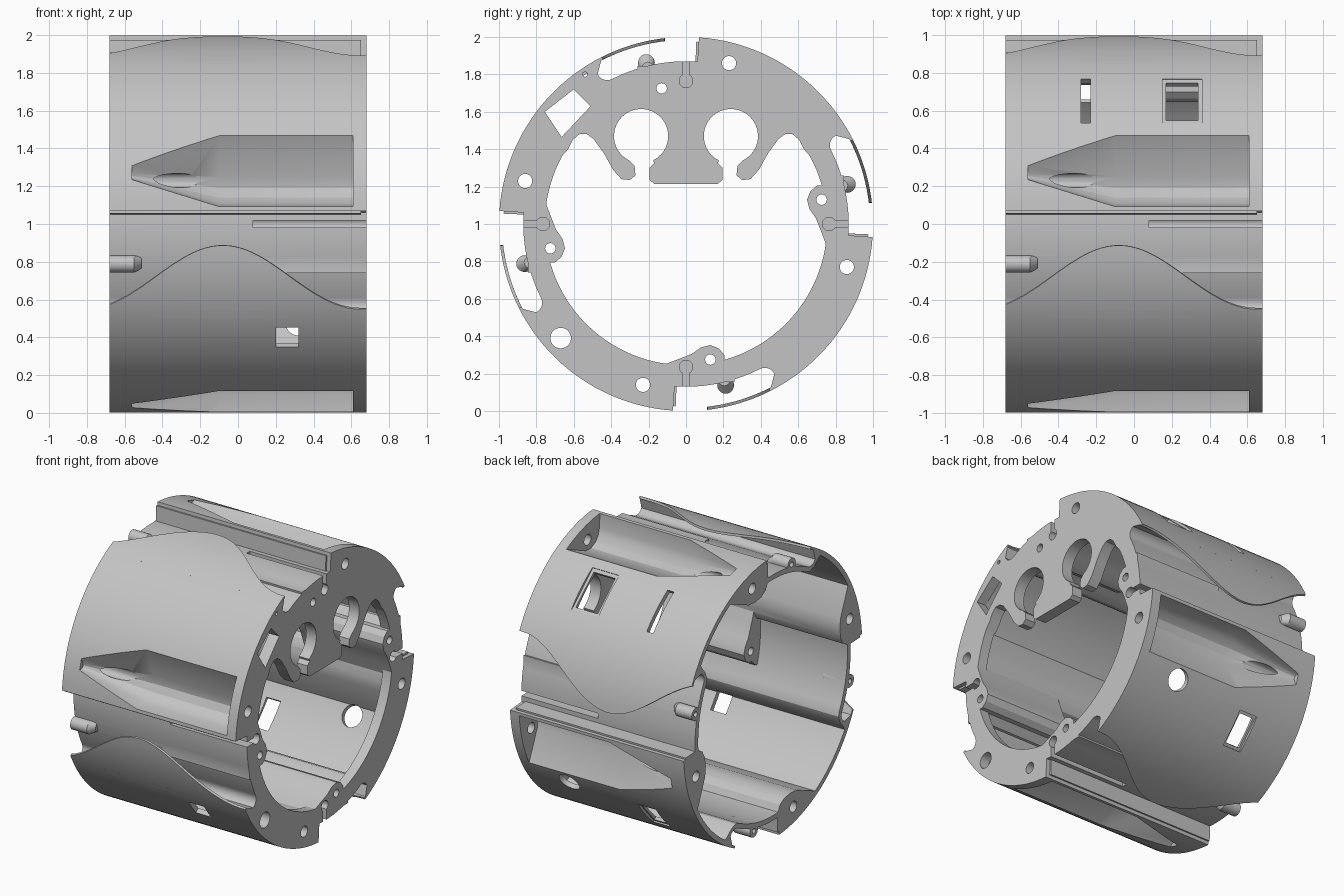
import bpy, bmesh, math
from mathutils import Matrix, Vector

cube = bpy.data.objects.get("Cube")
if cube:
    bpy.data.objects.remove(cube, do_unlink=True)

END = 0.68      # half length of the tube
FLANGE = 0.61   # inner face of the end flange

grey = bpy.data.materials.new("light_grey")
grey.use_nodes = True
grey.diffuse_color = (0.55, 0.55, 0.55, 1)
grey.node_tree.nodes["Principled BSDF"].inputs["Base Color"].default_value = (0.55, 0.55, 0.55, 1)


# Helpers: sections are (y, z) lists around the tube axis
def polar(r, deg):
    a = math.radians(deg)
    return (r * math.cos(a), r * math.sin(a))


def arc(r, a0, a1, step=2.5, centre=(0, 0)):
    n = max(2, round(abs(a1 - a0) / step))
    pts = [polar(r, a0 + (a1 - a0) * i / n) for i in range(n + 1)]
    return [(centre[0] + y, centre[1] + z) for y, z in pts]


def circle(r, centre=(0, 0), n=32):
    return arc(r, 0, 360, 360 / n, centre)[:-1]


def turn(pts, k):
    for _ in range(k % 4):
        pts = [(-z, y) for y, z in pts]
    return pts


def finish(name, bm):
    bmesh.ops.recalc_face_normals(bm, faces=bm.faces)
    bmesh.ops.translate(bm, verts=bm.verts, vec=(0, 0, 1))
    mesh = bpy.data.meshes.new(name)
    bm.to_mesh(mesh)
    bm.free()
    ob = bpy.data.objects.new(name, mesh)
    bpy.context.collection.objects.link(ob)
    return ob


def loft(name, *sections):
    bm = bmesh.new()
    rings = [[bm.verts.new((x, y, z)) for y, z in pts] for x, pts in sections]
    for a, b in zip(rings, rings[1:]):
        for i in range(len(a)):
            j = (i + 1) % len(a)
            bm.faces.new((a[i], a[j], b[j], b[i]))
    bm.faces.new(rings[0])
    bm.faces.new(rings[-1])
    return finish(name, bm)


def prism(name, pts, x0, x1):
    return loft(name, (x0, pts), (x1, pts))


def radial_box(name, x, deg, wide, tall, r0, r1):
    bm = bmesh.new()
    bmesh.ops.create_cube(bm, size=1, matrix=Matrix.Rotation(math.radians(deg), 4, 'X')
                          @ Matrix.Translation((x, (r0 + r1) / 2, 0))
                          @ Matrix.Diagonal((wide, r1 - r0, tall, 1)))
    return finish(name, bm)


def combine(body, tool, op):
    mod = body.modifiers.new("bool", 'BOOLEAN')
    mod.solver = 'MANIFOLD'
    mod.operation = op
    mod.object = tool
    bpy.context.view_layer.update()
    dg = bpy.context.evaluated_depsgraph_get()
    mesh = bpy.data.meshes.new_from_object(body.evaluated_get(dg))
    body.modifiers.clear()
    body.data = mesh
    bpy.data.objects.remove(tool, do_unlink=True)


def add(tool):
    combine(body, tool, 'UNION')


def cut(tool):
    combine(body, tool, 'DIFFERENCE')


# Stepped sheet section, the same in each quarter
outer, inner = [], []
for k in range(4):
    q = -90 * k
    outer += arc(1, 86 + q, 27.5 + q) + [polar(0.985, 27.4 + q)]
    outer += arc(0.0575, 100 + 17 + q, 207 + q, 15, polar(0.9275, 27 + q))
    outer += arc(0.87, 26.5 + q, -4 + q)
    inner += arc(0.965, 82 + q, 33.5 + q)
    inner += [polar(0.94, 32.8 + q), polar(0.88, 31.5 + q), polar(0.845, 29.5 + q)]
    inner += arc(0.835, 27 + q, -6.5 + q)

body = prism("tube_housing", outer, -END, END)
cut(prism("hollow", inner, -END - 0.1, FLANGE))
cut(prism("bore", circle(0.755, n=128), -1, 1))

# Bracket tongue in the flange with two open round seats
half = [(0.17, 0.215), (0.195, 0.235), (0.195, 0.30), (0.17, 0.325)]
half += arc(0.145, -116, -424, 10, (0.24, 0.47))
half += [(0.275, 0.31), (0.27, 0.26), (0.30, 0.235), (0.345, 0.24), (0.39, 0.29), (0.44, 0.38),
         (0.495, 0.455), (0.53, 0.48), (0.57, 0.48), (0.605, 0.45), (0.63, 0.40), (0.67, 0.355),
         (0.70, 0.40), (0.58, 0.60), (0.35, 0.78), (0.12, 0.83)]
add(prism("tongue", half + [(-y, z) for y, z in reversed(half)], 0.60, END))

# Sections of the repeated features
lump = [(0.845, 0.26), (0.78, 0.25), (0.735, 0.205), (0.70, 0.205), (0.665, 0.175), (0.647, 0.13),
        (0.66, 0.08), (0.695, 0.03), (0.73, -0.06), (0.76, -0.14), (0.845, -0.12)]
ridge = [(0.055, 0.975), (0.05, 0.85), (0.08, 0.79), (0.13, 0.76), (0.20, 0.75), (0.27, 0.757),
         (0.50, 0.852), (0.40, 0.90), (0.25, 0.955)]
pocket = [(0.09, 1.1), (0.095, 0.90), (0.11, 0.85), (0.14, 0.81), (0.19, 0.787), (0.25, 0.79),
          (0.47, 0.885), (0.70, 0.985), (0.5, 1.1)]
nose = [(0.27 + (y - 0.27) * 0.2, 0.968 + (z - 0.968) * 0.2) for y, z in pocket]

for k in range(4):
    add(prism("keyway_lump", turn(lump, k), 0.0, END))
    add(prism("screw_ridge", turn(ridge, k), -END, 0.65))
for k in range(4):
    # Screw pocket with tapered nose, and its bore
    cut(loft("pocket", (-0.56, turn(nose, k)), (-0.1, turn(pocket, k)), (FLANGE, turn(pocket, k))))
    cut(prism("screw_bore", turn(circle(0.038, (0.23, 0.86)), k), -1, 1))
    # Keyhole slot and dowel hole
    cut(prism("key_round", turn(circle(0.036, (0.765, 0)), k), 0.08, 1))
    cut(radial_box("key_slot", 0.54, 90 * k, 0.92, 0.036, 0.77, 0.95))
    cut(prism("dowel_hole", turn(circle(0.028, (0.725, 0.13), 20), k), -1, 1))


# Thin overhanging skin with a wavy edge
def wave(x):
    t = min(1, abs(x + 0.08) / 0.73)
    return 6.5 + 20.3 * (1 - math.cos(math.pi * t)) / 2


def skin_section(x, k):
    lo = wave(x)
    pts = [polar(1, 30 + (lo - 30) * i / 10) for i in range(11)]
    pts += [polar(0.984, lo + (30 - lo) * i / 10) for i in range(11)]
    return turn(pts, k)


for k in range(4):
    xs = [-END + 2 * END * i / 40 for i in range(41)]
    add(loft("skin", *[(x, skin_section(x, k)) for x in xs]))
    # Locating pin at the open end
    at = polar(0.888, 13.8)
    add(loft("pin", (-END, turn(circle(0.045, at, 20), k)), (-0.55, turn(circle(0.045, at, 20), k)),
             (-0.51, turn(circle(0.03, polar(0.86, 13.8), 20), k))))
    cut(prism("pin_hole", turn(circle(0.018, at, 16), k), -1, -0.58))

# Windows in the wall
cut(radial_box("window", 0.255, 48.8, 0.17, 0.265, 0.88, 1.1))
cut(radial_box("window_rim", 0.255, 48.8, 0.21, 0.315, 0.982, 1.1))
cut(radial_box("slit", -0.255, 48.8, 0.05, 0.31, 0.88, 1.1))
cut(radial_box("low_window", -0.27, -42, 0.11, 0.21, 0.88, 1.1))
cut(radial_box("low_window_rim", -0.27, -42, 0.14, 0.25, 0.982, 1.1))
cut(radial_box("front_window", 0.26, 217, 0.12, 0.13, 0.88, 1.1))

# Round hole through the back wall
bm = bmesh.new()
bmesh.ops.create_cone(bm, cap_ends=True, segments=32, radius1=0.075, radius2=0.075, depth=0.2,
                      matrix=Matrix.Rotation(math.radians(-33.4), 4, 'X')
                      @ Matrix.Translation((0.33, 0.98, 0)) @ Matrix.Rotation(math.pi / 2, 4, 'X'))
cut(finish("round_hole", bm))

# Openings in the flange
cut(prism("flange_window", [(-0.755, 0.60), (-0.60, 0.72), (-0.51, 0.63), (-0.665, 0.465)], 0.55, 1))
cut(prism("flange_hole", circle(0.055, (-0.67, -0.61)), 0.55, 1))
cut(prism("flange_pinhole", circle(0.013, (-0.54, 0.80), 16), 0.55, 1))

body.data.materials.clear()
body.data.materials.append(grey)
for face in body.data.polygons:
    face.material_index = 0
bpy.ops.object.select_all(action='DESELECT')
body.select_set(True)
bpy.context.view_layer.objects.active = body
bpy.ops.object.shade_smooth_by_angle(angle=math.radians(25))
